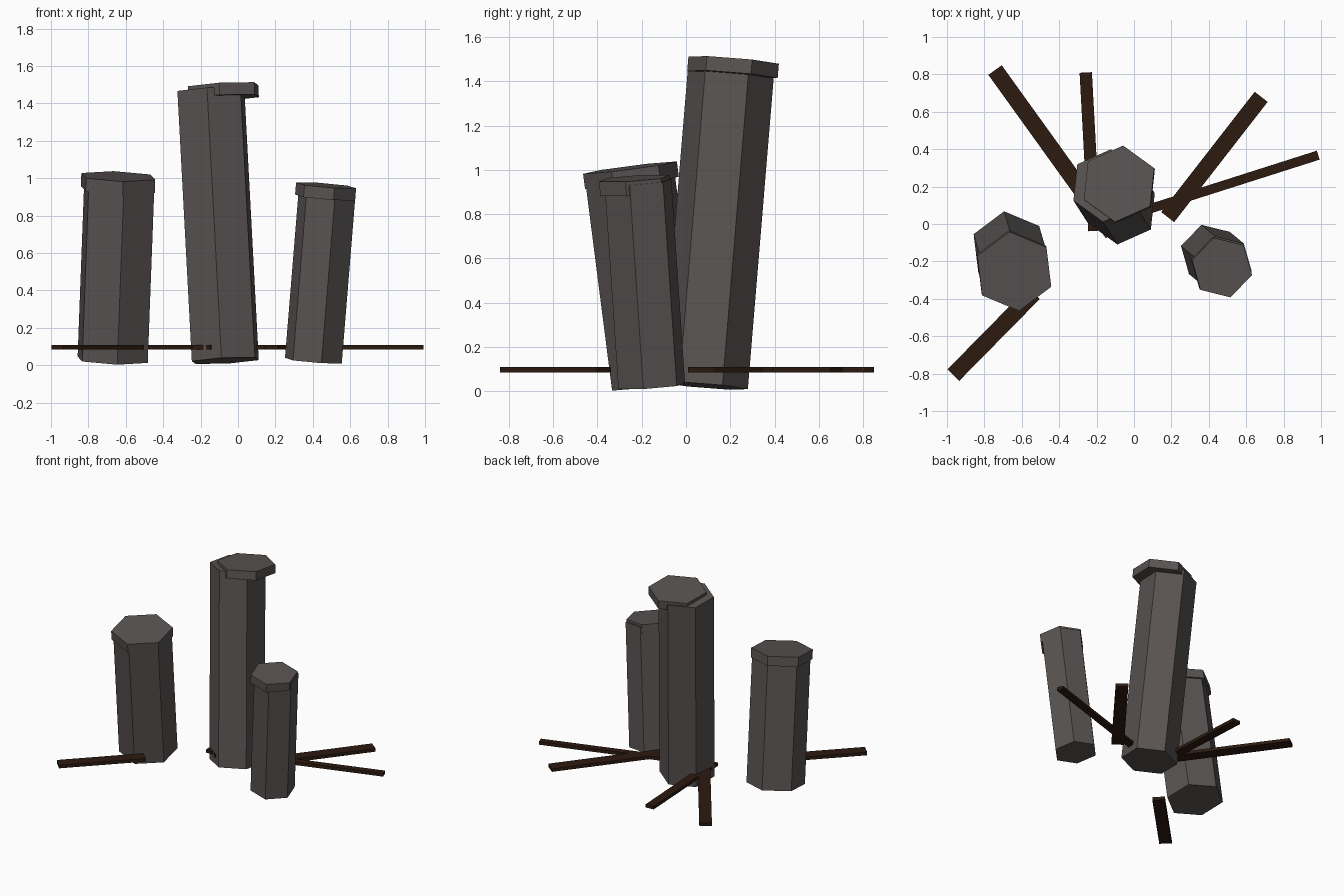
import bpy, math
from mathutils import Vector, Matrix

if "Cube" in bpy.data.objects:
    bpy.data.objects.remove(bpy.data.objects["Cube"])


def material(name, rgb):
    m = bpy.data.materials.new(name)
    m.diffuse_color = (*rgb, 1)
    m.use_nodes = True
    m.node_tree.nodes["Principled BSDF"].inputs["Base Color"].default_value = m.diffuse_color
    return m


stone = material("stone", (0.10, 0.088, 0.085))
wood = material("wood", (0.026, 0.011, 0.005))


def hex_prism(name, bottom, top, radius, angle):
    """Six-sided prism between two centre points, one corner at the given angle."""
    bottom, top = Vector(bottom), Vector(top)
    axis = top - bottom
    bpy.ops.mesh.primitive_cylinder_add(vertices=6, radius=radius, depth=axis.length)
    ob = bpy.context.object
    ob.name = name
    # default hexagon has a corner at 90 degrees
    spin = Matrix.Rotation(math.radians(angle - 90), 4, 'Z')
    tilt = Vector((0, 0, 1)).rotation_difference(axis).to_matrix().to_4x4()
    ob.matrix_world = Matrix.Translation((bottom + top) / 2) @ tilt @ spin
    ob.data.materials.append(stone)


def column(name, bottom, top, radius, angle, cap_top, cap_radius, cap_height):
    hex_prism(name + "_column", bottom, top, radius, angle)
    axis = (Vector(top) - Vector(bottom)).normalized()
    hex_prism(name + "_cap", Vector(cap_top) - axis * cap_height, cap_top, cap_radius, angle)


def root(name, start, end, width):
    """Flat wooden strip lying between two plan points."""
    a, b = Vector(start), Vector(end)
    d, mid = b - a, (a + b) / 2
    bpy.ops.mesh.primitive_cube_add(size=1, location=(mid.x, mid.y, 0.097),
                                    rotation=(0, 0, math.atan2(d.y, d.x)))
    ob = bpy.context.object
    ob.name = name
    ob.scale = (d.length, width, 0.024)
    ob.data.materials.append(wood)


# leaning stone columns with loose caps
column("left", (-0.67, -0.133, 0.03), (-0.635, -0.252, 0.96), 0.204, 37,
       (-0.64, -0.253, 1.01), 0.215, 0.07)
column("tall", (-0.068, 0.085, 0.025), (-0.145, 0.205, 1.47), 0.196, 24,
       (-0.08, 0.215, 1.495), 0.206, 0.065)
column("right", (0.403, -0.155, 0.025), (0.478, -0.217, 0.945), 0.157, 46,
       (0.471, -0.233, 0.962), 0.166, 0.065)

# wooden strips radiating from the base
for i, (start, end, width) in enumerate([
        ((-0.115, -0.05), (-0.743, 0.823), 0.088),
        ((-0.212, -0.037), (-0.258, 0.81), 0.066),
        ((0.18, 0.037), (0.68, 0.68), 0.088),
        ((0.05, 0.07), (0.985, 0.368), 0.05),
        ((-0.535, -0.37), (-0.966, -0.808), 0.088)]):
    root(f"root_strip_{i + 1}", start, end, width)
